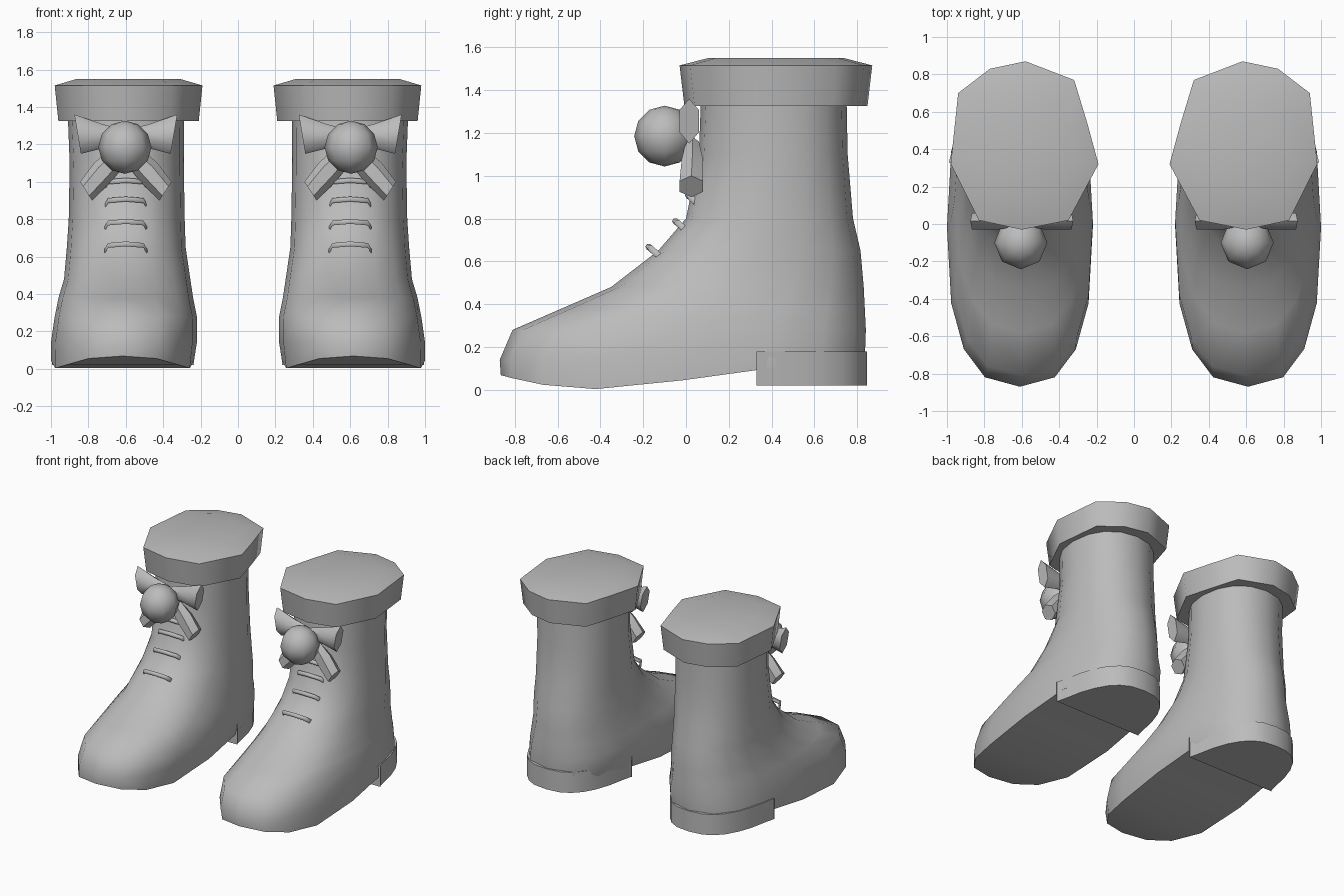
import bpy, bmesh, math
from mathutils import Vector

if "Cube" in bpy.data.objects:
    bpy.data.objects.remove(bpy.data.objects["Cube"], do_unlink=True)

grey = bpy.data.materials.new("plain grey")
grey.use_nodes = True
grey.diffuse_color = (0.5, 0.5, 0.5, 1)
grey.node_tree.nodes["Principled BSDF"].inputs["Base Color"].default_value = (0.5, 0.5, 0.5, 1)

CX = 0.6  # centre line of one boot; the other is mirrored


def finish(obj, angle):
    """Colour, shade and mirror a part into the pair."""
    obj.data.materials.append(grey)
    bpy.ops.object.select_all(action='DESELECT')
    obj.select_set(True)
    bpy.context.view_layer.objects.active = obj
    bpy.ops.object.shade_smooth_by_angle(angle=math.radians(angle))
    mirror = obj.modifiers.new("pair", 'MIRROR')
    mirror.use_mirror_merge = False


def loft(name, rings, angle=50, caps=(True, True)):
    """Skin a list of equal rings of points."""
    bm = bmesh.new()
    loops = [[bm.verts.new(p) for p in ring] for ring in rings]
    n = len(loops[0])
    for a, b in zip(loops, loops[1:]):
        for i in range(n):
            j = (i + 1) % n
            bm.faces.new((a[i], a[j], b[j], b[i]))
    for loop, capped in zip((loops[0], loops[-1]), caps):
        if capped:
            # strips across the ring let the cap follow a curved edge
            for i in range(n // 2):
                quad = [loop[i], loop[i + 1], loop[(n - i - 1) % n], loop[-i % n]]
                quad = list(dict.fromkeys(quad))
                if len(quad) > 2:
                    bm.faces.new(quad)
    bmesh.ops.recalc_face_normals(bm, faces=bm.faces)
    mesh = bpy.data.meshes.new(name)
    bm.to_mesh(mesh)
    bm.free()
    obj = bpy.data.objects.new(name, mesh)
    bpy.context.collection.objects.link(obj)
    finish(obj, angle)
    return obj


def outline(front, back, inner, outer, n, z, count=16):
    """Rounded oval starting at the toe."""
    def power(v):
        return math.copysign(abs(v) ** (2 / n), v)
    pts = []
    for i in range(count):
        a = 2 * math.pi * i / count
        pts.append(Vector(((inner + outer) / 2 + power(math.sin(a)) * (outer - inner) / 2,
                           (front + back) / 2 - power(math.cos(a)) * (back - front) / 2, z)))
    return pts


# Boot body with a rocking sole
sole = [(-0.87, 0.07), (-0.72, 0.03), (-0.47, 0.0), (-0.2, 0.02), (0.1, 0.06), (0.33, 0.1), (0.9, 0.1)]


def sole_height(y):
    for (y0, z0), (y1, z1) in zip(sole, sole[1:]):
        if y <= y1:
            return z0 + (z1 - z0) * max(0, (y - y0) / (y1 - y0))
    return 0.1


bottom = outline(-0.865, 0.83, 0.235, 1.0, 2.6, 0)
for p in bottom:
    p.z = sole_height(p.y)
levels = [(-0.87, 0.835, 0.22, 1.0, 2.6, 0.14), (-0.81, 0.84, 0.22, 0.98, 2.6, 0.28),
          (-0.58, 0.835, 0.24, 0.96, 2.4, 0.38), (-0.35, 0.83, 0.255, 0.93, 2.3, 0.48),
          (-0.13, 0.815, 0.28, 0.915, 2.2, 0.65), (0, 0.78, 0.285, 0.905, 2.2, 0.8),
          (0.06, 0.755, 0.29, 0.9, 2.2, 1.1), (0.07, 0.75, 0.29, 0.91, 2.2, 1.36)]
loft("boot_body", [bottom] + [outline(*level) for level in levels])

# Heel block, cut straight at its front edge
heel = []
for z in (0.02, 0.18):
    ring = outline(-0.86, 0.845, 0.235, 0.995, 2.6, z, 32)
    for p in ring:
        p.y = max(p.y, 0.33)
    heel.append([p for i, p in enumerate(ring) if 7 <= i <= 25])
loft("heel", [[Vector(p) for p in ring] + [Vector((CX, 0.33, ring[0].z))] for ring in heel], 40)

# Cuff: faceted band with a slightly domed closed top
rim = [(0.6, -0.03), (0.83, 0.02), (0.98, 0.32), (0.94, 0.7), (0.77, 0.83),
       (0.58, 0.87), (0.32, 0.77), (0.25, 0.54), (0.19, 0.32), (0.35, 0.02)]
cuff_rings = [[Vector((0.59 + (x - 0.59) * s, 0.42 + (y - 0.42) * s, z)) for x, y in rim]
              for s, z in ((0.7, 1.33), (0.95, 1.325), (1, 1.515), (0.7, 1.55))]
loft("cuff", cuff_rings, 60)

# Pompom at the centre of the bow
bpy.ops.mesh.primitive_uv_sphere_add(segments=8, ring_count=6, radius=0.142)
pompom = bpy.context.object
pompom.name = "pompom"
for v in pompom.data.vertices:
    v.co += Vector((CX + 0.005, -0.1, 1.185))
finish(pompom, 80)


def ribbon(name, side, sections):
    """Tapering ribbon; each section is top point, bottom point and y range."""
    rings = []
    for (xt, zt), (xb, zb), y0, y1 in sections:
        mx, mz, my = (xt + xb) / 2, (zt + zb) / 2, (y0 + y1) / 2
        ring = [(xt, my, zt), ((xt + mx) / 2, y0, (zt + mz) / 2), ((xb + mx) / 2, y0, (zb + mz) / 2),
                (xb, my, zb), ((xb + mx) / 2, y1, (zb + mz) / 2), ((xt + mx) / 2, y1, (zt + mz) / 2)]
        rings.append([Vector((CX + side * x, y, z)) for x, y, z in ring])
    loft(name, rings, 50)


# Bow loops and hanging tails
for side, label in ((1, "outer"), (-1, "inner")):
    ribbon("bow_loop_" + label, side, [((0.02, 1.28), (0.02, 1.18), -0.01, 0.05),
                                       ((0.13, 1.31), (0.12, 1.18), -0.03, 0.06),
                                       ((0.275, 1.36), (0.24, 1.15), -0.03, 0.06)])
    ribbon("bow_tail_" + label, side, [((0.08, 1.18), (0.0, 1.1), 0.0, 0.06),
                                       ((0.17, 1.1), (0.07, 1.01), -0.02, 0.08),
                                       ((0.245, 1.0), (0.18, 0.9), -0.03, 0.08)])

# Laces: short bars with bent ends
for i, (y, z) in enumerate(((-0.155, 0.66), (-0.03, 0.78), (0.03, 0.9), (0.05, 1.0))):
    path = [(-0.115, 0.03, -0.035), (-0.095, -0.01, 0), (0, -0.02, 0.008), (0.095, -0.01, 0), (0.115, 0.03, -0.035)]
    rings = []
    for x, dy, dz in path:
        rings.append([Vector((CX + x, y + dy + 0.015 * math.cos(a), z + dz + 0.015 * math.sin(a)))
                      for a in (k * math.pi / 3 for k in range(6))])
    loft("lace_%d" % (i + 1), rings, 60)
